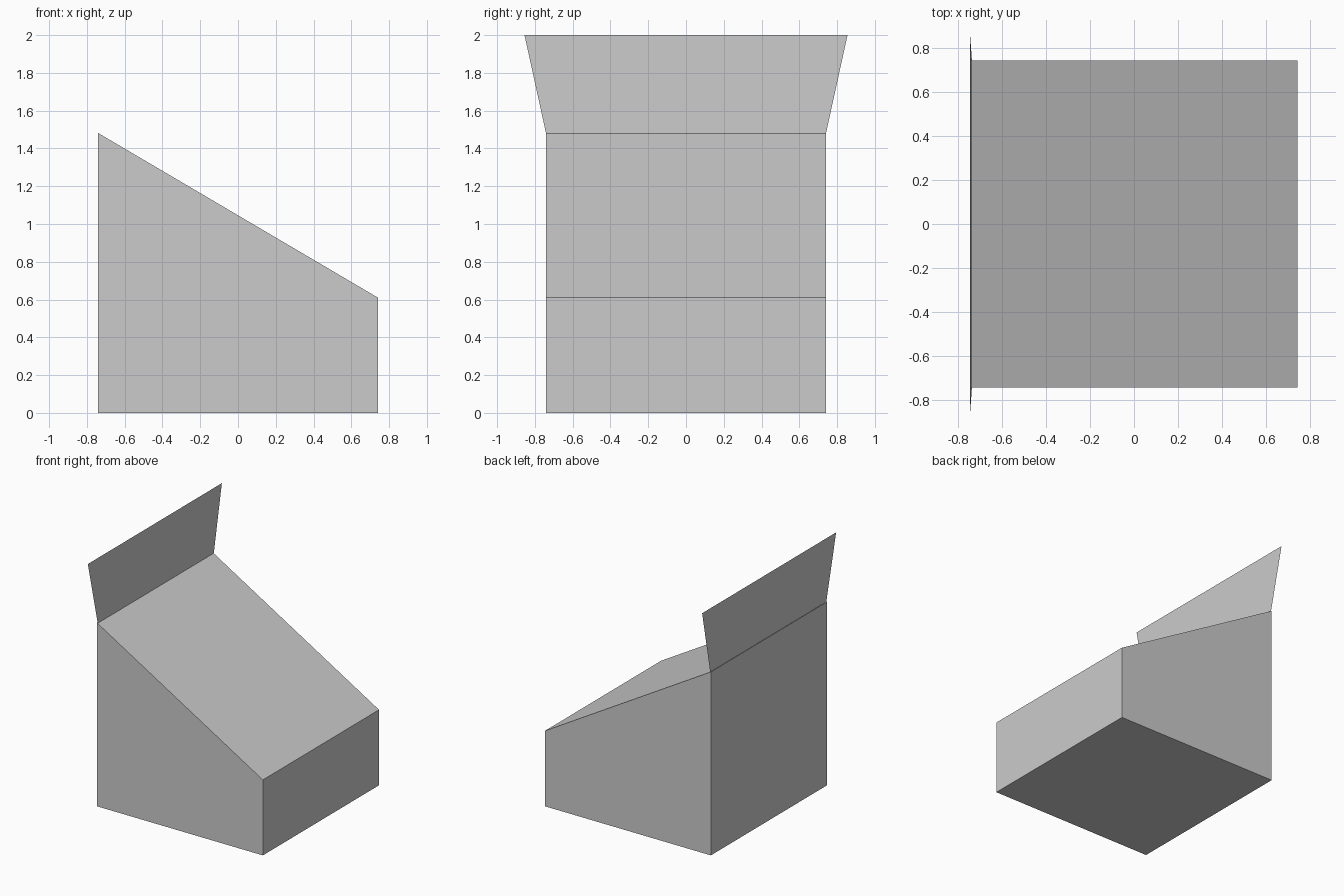
import bpy
import bmesh

if "Cube" in bpy.data.objects:
    bpy.data.objects.remove(bpy.data.objects["Cube"])


def make_object(name, bm):
    mesh = bpy.data.meshes.new(name)
    bm.to_mesh(mesh)
    bm.free()
    obj = bpy.data.objects.new(name, mesh)
    bpy.context.collection.objects.link(obj)
    return obj


HALF = 0.741

# Sloped body: side profile extruded along y
bm = bmesh.new()
profile = [(-HALF, 0), (HALF, 0), (HALF, 0.61), (-HALF, 1.482)]
side = bm.faces.new([bm.verts.new((x, -HALF, z)) for x, z in profile])
result = bmesh.ops.extrude_face_region(bm, geom=[side], use_keep_orig=True)
moved = [v for v in result["geom"] if isinstance(v, bmesh.types.BMVert)]
bmesh.ops.translate(bm, verts=moved, vec=(0, 2 * HALF, 0))
bmesh.ops.recalc_face_normals(bm, faces=bm.faces)
make_object("sloped_body", bm)

# Thin flared panel standing on the high edge, leaning back very slightly
bm = bmesh.new()
outline = [(-0.735, -HALF, 1.48), (-0.735, HALF, 1.48),
           (-0.743, 0.855, 2.0), (-0.743, -0.855, 2.0)]
bm.faces.new([bm.verts.new(co) for co in outline])
make_object("back_panel", bm)
